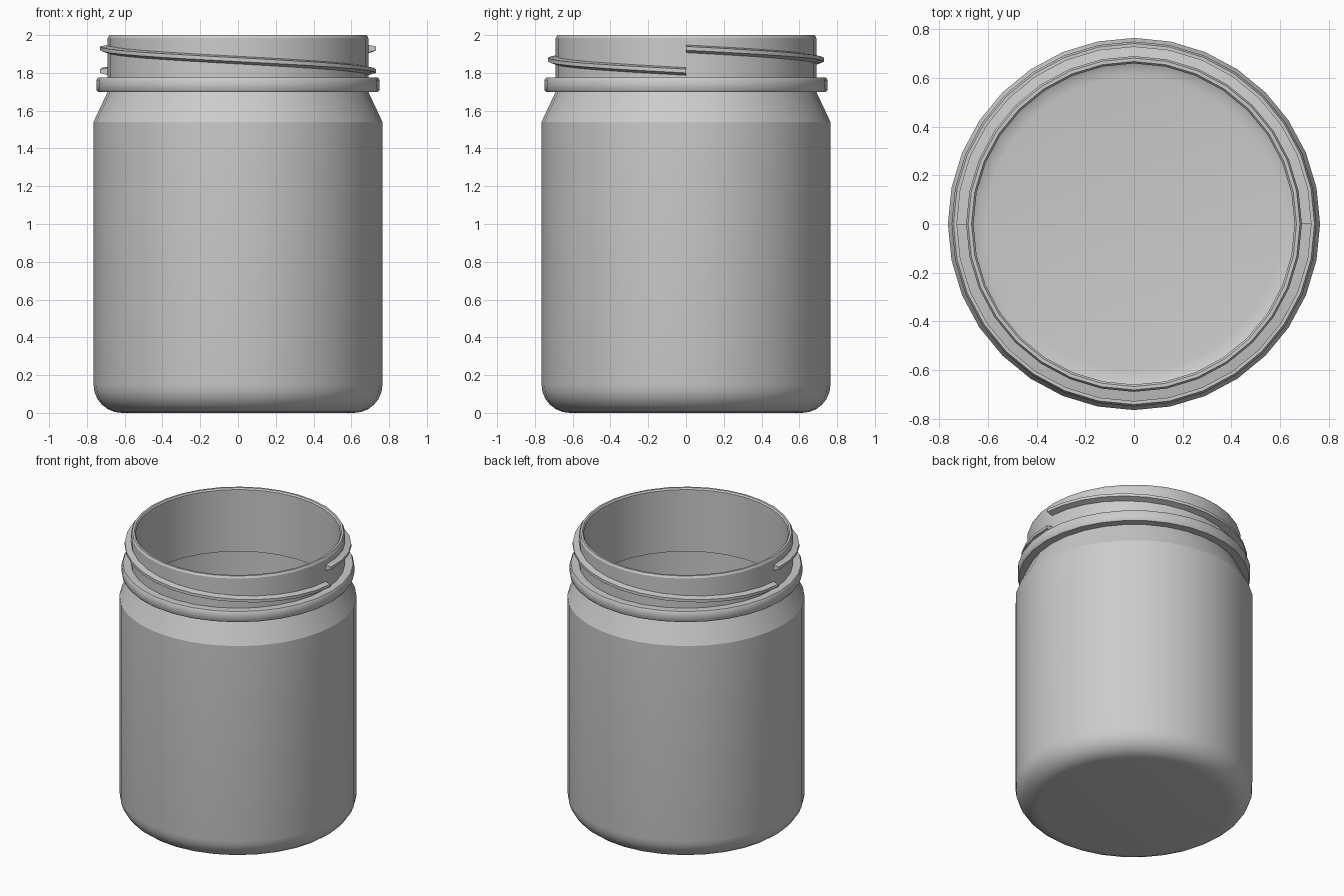
import bpy
import bmesh
from math import sin, cos, pi, radians

SIDES = 32

cube = bpy.data.objects.get("Cube")
if cube:
    bpy.data.objects.remove(cube, do_unlink=True)


def finish(name, bm, angle):
    """Turn a bmesh into a smooth-shaded object that keeps its sharp edges."""
    bmesh.ops.remove_doubles(bm, verts=bm.verts, dist=1e-5)
    bmesh.ops.recalc_face_normals(bm, faces=bm.faces)
    mesh = bpy.data.meshes.new(name)
    bm.to_mesh(mesh)
    bm.free()
    obj = bpy.data.objects.new(name, mesh)
    bpy.context.collection.objects.link(obj)
    bpy.ops.object.select_all(action='DESELECT')
    obj.select_set(True)
    bpy.context.view_layer.objects.active = obj
    bpy.ops.object.shade_smooth_by_angle(angle=radians(angle))
    return obj


def lathe(name, profile, closed=False, angle=24):
    """Revolve (radius, height) points about z."""
    bm = bmesh.new()
    verts = [bm.verts.new((r, 0, z)) for r, z in profile]
    edges = [bm.edges.new(pair) for pair in zip(verts, verts[1:])]
    if closed:
        edges.append(bm.edges.new((verts[-1], verts[0])))
    bmesh.ops.spin(bm, geom=verts + edges, cent=(0, 0, 0), axis=(0, 0, 1),
                   angle=2 * pi, steps=SIDES, use_merge=True)
    return finish(name, bm, angle)


def rounded_corner(wall, base, radius, steps=6):
    """Quarter arc from the floor up to the side wall."""
    arc = [i * pi / 2 / steps for i in range(steps + 1)]
    return [(wall - radius + radius * sin(a), base + radius - radius * cos(a))
            for a in arc]


# Hollow jar: outer wall, shoulder, neck, rim, then back down the inside
outside = [(0, 0)] + rounded_corner(0.765, 0, 0.15) + [
    (0.765, 1.54), (0.69, 1.70), (0.69, 1.985), (0.682, 2.0)]
inside = rounded_corner(0.735, 0.03, 0.13) + [(0.735, 1.52), (0.66, 1.55),
                                               (0.66, 1.99), (0.668, 2.0)]
lathe("jar_body", outside + inside[::-1] + [(0, 0.03)])

# Collar below the thread
lathe("neck_collar", [(0.68, 1.70), (0.742, 1.70), (0.75, 1.71), (0.75, 1.762),
                      (0.742, 1.775), (0.68, 1.775)], closed=True, angle=50)


# Two half-turn threads, each falling anticlockwise around the neck
def thread(name, start, top=1.93, bottom=1.81):
    section = [(0.68, -0.026), (0.73, -0.01), (0.73, 0.01), (0.68, 0.02)]
    steps = SIDES // 2
    bm = bmesh.new()
    rings = []
    for i in range(steps + 1):
        t = i / steps
        a = start + pi * t
        z = top + (bottom - top) * t
        rings.append([bm.verts.new((r * cos(a), r * sin(a), z + dz))
                      for r, dz in section])
    n = len(section)
    for low, high in zip(rings, rings[1:]):
        for j in range(n):
            k = (j + 1) % n
            bm.faces.new((low[j], low[k], high[k], high[j]))
    bm.faces.new(rings[0])
    bm.faces.new(rings[-1])
    return finish(name, bm, 40)


thread("back_thread", 0)
thread("front_thread", pi)
